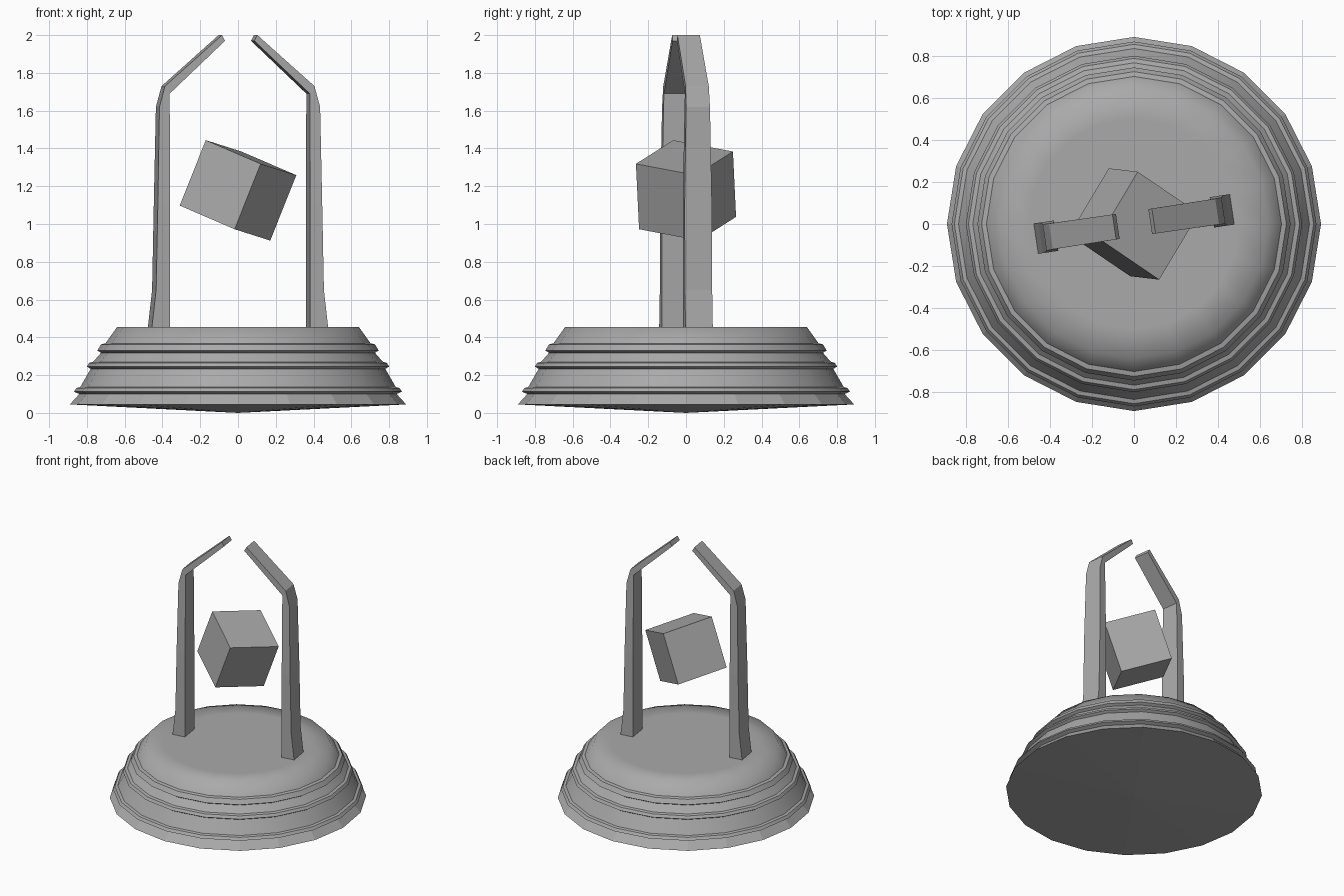
import bpy, bmesh, math
from mathutils import Matrix, Vector

default = bpy.data.objects.get("Cube")
if default:
    bpy.data.objects.remove(default, do_unlink=True)

stone = bpy.data.materials.new("stone grey")
stone.use_nodes = True
GREY = (0.4, 0.4, 0.4, 1)
stone.diffuse_color = GREY
stone.node_tree.nodes["Principled BSDF"].inputs["Base Color"].default_value = GREY


def add_object(name, bm):
    """Turn a bmesh into a named grey object."""
    bmesh.ops.recalc_face_normals(bm, faces=bm.faces[:])
    mesh = bpy.data.meshes.new(name)
    bm.to_mesh(mesh)
    bm.free()
    mesh.materials.append(stone)
    obj = bpy.data.objects.new(name, mesh)
    bpy.context.collection.objects.link(obj)
    return obj


def bridge(bm, ring_a, ring_b):
    """Join two closed rings of vertices with quads."""
    n = len(ring_a)
    for i in range(n):
        j = (i + 1) % n
        bm.faces.new((ring_a[i], ring_a[j], ring_b[j], ring_b[i]))


# Pedestal: turned profile with three raised mouldings and a shallow cone below
SIDES = 20
TOP = 0.455
profile = [(0.89, 0.045), (0.84, 0.1),
           (0.868, 0.112), (0.855, 0.132), (0.835, 0.137), (0.78, 0.233),
           (0.8, 0.245), (0.788, 0.265), (0.767, 0.27), (0.725, 0.318),
           (0.745, 0.33), (0.725, 0.363), (0.702, 0.368), (0.64, TOP), (0.5, TOP)]
bm = bmesh.new()
rings = []
for r, z in profile:
    angles = [math.tau * k / SIDES for k in range(SIDES)]
    rings.append([bm.verts.new((r * math.cos(a), r * math.sin(a), z)) for a in angles])
for lower, upper in zip(rings, rings[1:]):
    bridge(bm, lower, upper)
bm.faces.new(rings[-1])
tip = bm.verts.new((0, 0, 0))
for k in range(SIDES):
    bm.faces.new((tip, rings[0][k], rings[0][(k + 1) % SIDES]))
pedestal = add_object("pedestal", bm)

# Soft shading between mouldings, a soft top rim, and a faceted foot
bpy.ops.object.select_all(action="DESELECT")
pedestal.select_set(True)
bpy.context.view_layer.objects.active = pedestal
bpy.ops.object.shade_smooth_by_angle(angle=math.radians(30))
verts = pedestal.data.vertices
for edge in pedestal.data.edges:
    if all(verts[i].co.z > TOP - 0.01 for i in edge.vertices):
        edge.use_edge_sharp = False
for face in pedestal.data.polygons:
    if face.center.z < 0.1:
        face.use_smooth = False

# Two curved prongs: (outer radius, outer z, inner radius, inner z, half width)
sections = [(0.472, 0.45, 0.375, 0.45, 0.073),
            (0.449, 0.65, 0.375, 0.65, 0.073),
            (0.44, 1.1, 0.375, 1.1, 0.073),
            (0.43, 1.62, 0.375, 1.62, 0.064),
            (0.4, 1.73, 0.375, 1.69, 0.062),
            (0.095, 2.0, 0.078, 1.97, 0.06)]
for name, turn in (("left_prong", 0), ("right_prong", 180)):
    bm = bmesh.new()
    rings = []
    for outer, oz, inner, iz, w in sections:
        corners = ((outer, -w, oz), (outer, w, oz), (inner, w, iz), (inner, -w, iz))
        rings.append([bm.verts.new(c) for c in corners])
    for lower, upper in zip(rings, rings[1:]):
        bridge(bm, lower, upper)
    bm.faces.new(rings[0])
    bm.faces.new(rings[-1])
    bm.transform(Matrix.Rotation(math.radians(8.5 + turn), 4, "Z"))
    add_object(name, bm)

# Floating tilted block between the prongs
across = Vector((0.29, -0.197, -0.125)).normalized()
up = Vector((0.14, -0.018, 0.345))
up = (up - across * up.dot(across)).normalized()
tilt = Matrix((across, up, across.cross(up))).transposed().to_4x4()
bm = bmesh.new()
bmesh.ops.create_cube(bm, size=0.373)
bm.transform(Matrix.Translation((0, 0, 1.178)) @ tilt)
add_object("floating_block", bm)
